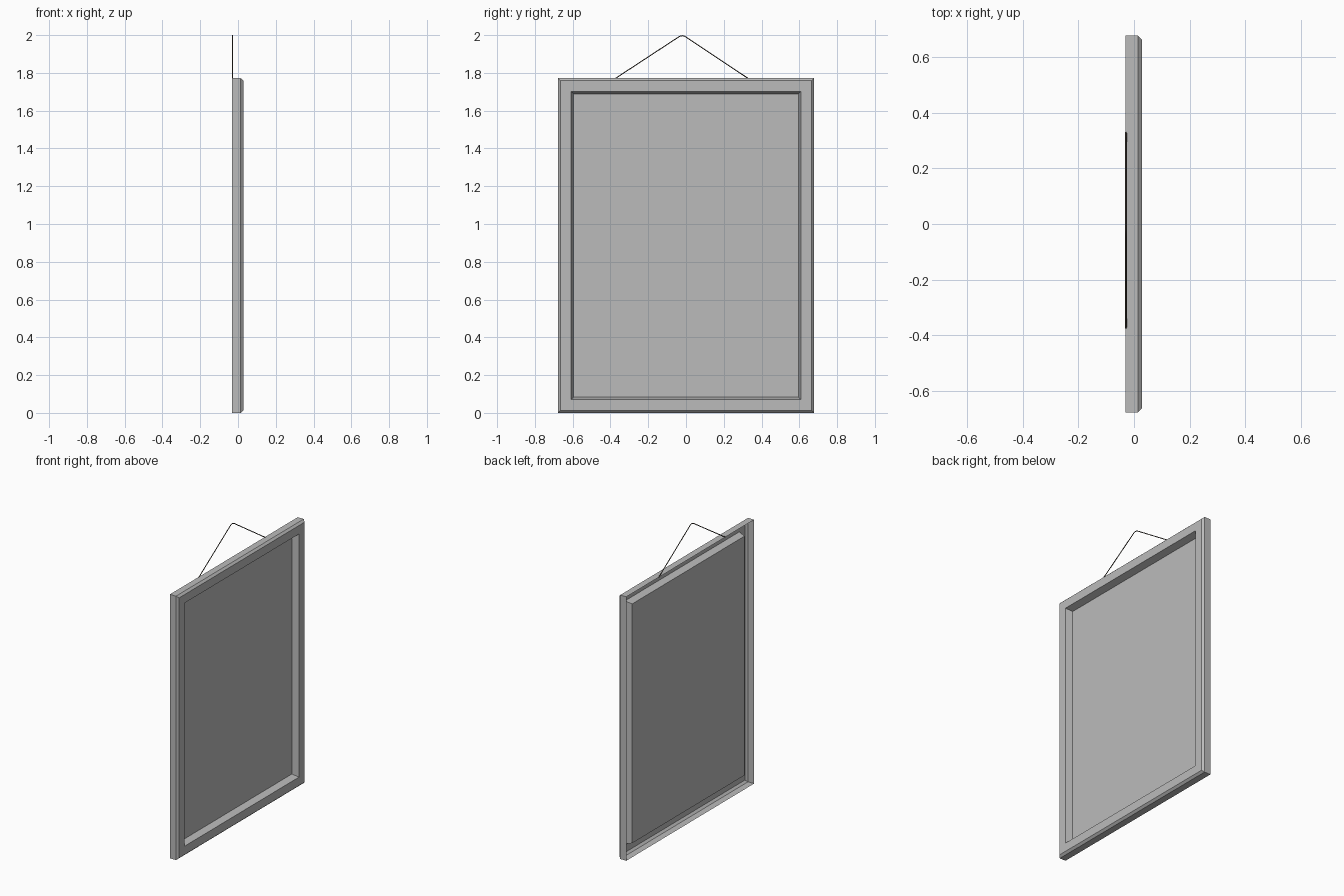
import bpy
import bmesh

old = bpy.data.objects.get("Cube")
if old:
    bpy.data.objects.remove(old, do_unlink=True)


def material(name, rgb):
    mat = bpy.data.materials.new(name)
    mat.use_nodes = True
    color = (*rgb, 1.0)
    mat.diffuse_color = color
    mat.node_tree.nodes["Principled BSDF"].inputs["Base Color"].default_value = color
    return mat


grey = material("plain grey", (0.5, 0.5, 0.5))
dark = material("dark wire", (0.09, 0.075, 0.06))

HALF_WIDTH, HEIGHT = 0.678, 1.772


def ring(bm, inset, x):
    """Rectangle parallel to the picture plane, shrunk by inset."""
    w, low, high = HALF_WIDTH - inset, inset, HEIGHT - inset
    return [bm.verts.new((x, y, z))
            for y, z in ((-w, low), (w, low), (w, high), (-w, high))]


def add_mesh(name, bm, mat):
    mesh = bpy.data.meshes.new(name)
    bm.to_mesh(mesh)
    bm.free()
    mesh.materials.append(mat)
    obj = bpy.data.objects.new(name, mesh)
    bpy.context.collection.objects.link(obj)
    return obj


# Open-backed moulding: outer wall, chamfer, front face, sloped inner lip
PANEL_INSET, PANEL_X = 0.083, -0.017
profile = [(0, -0.031), (0, 0.014), (0.013, 0.028), (0.07, 0.028),
           (PANEL_INSET, PANEL_X)]
bm = bmesh.new()
rings = [ring(bm, inset, x) for inset, x in profile]
for a, b in zip(rings, rings[1:]):
    for i in range(4):
        j = (i + 1) % 4
        bm.faces.new((a[i], a[j], b[j], b[i]))
add_mesh("frame", bm, grey)

# Flat picture panel closing the inner lip
bm = bmesh.new()
bm.faces.new(ring(bm, PANEL_INSET, PANEL_X))
add_mesh("picture_panel", bm, grey)

# Hanging wire with a rounded bend at the top
curve = bpy.data.curves.new("hanging_wire", "CURVE")
curve.dimensions = "3D"
curve.bevel_depth = 0.003
curve.bevel_resolution = 1
curve.use_fill_caps = True
path = [(-0.375, 1.77), (-0.05, 1.983), (-0.035, 1.993), (-0.02, 1.997),
        (-0.005, 1.993), (0.01, 1.983), (0.33, 1.77)]
spline = curve.splines.new("POLY")
spline.points.add(len(path) - 1)
for point, (y, z) in zip(spline.points, path):
    point.co = (-0.029, y, z, 1)
curve.materials.append(dark)
wire = bpy.data.objects.new("hanging_wire", curve)
bpy.context.collection.objects.link(wire)
